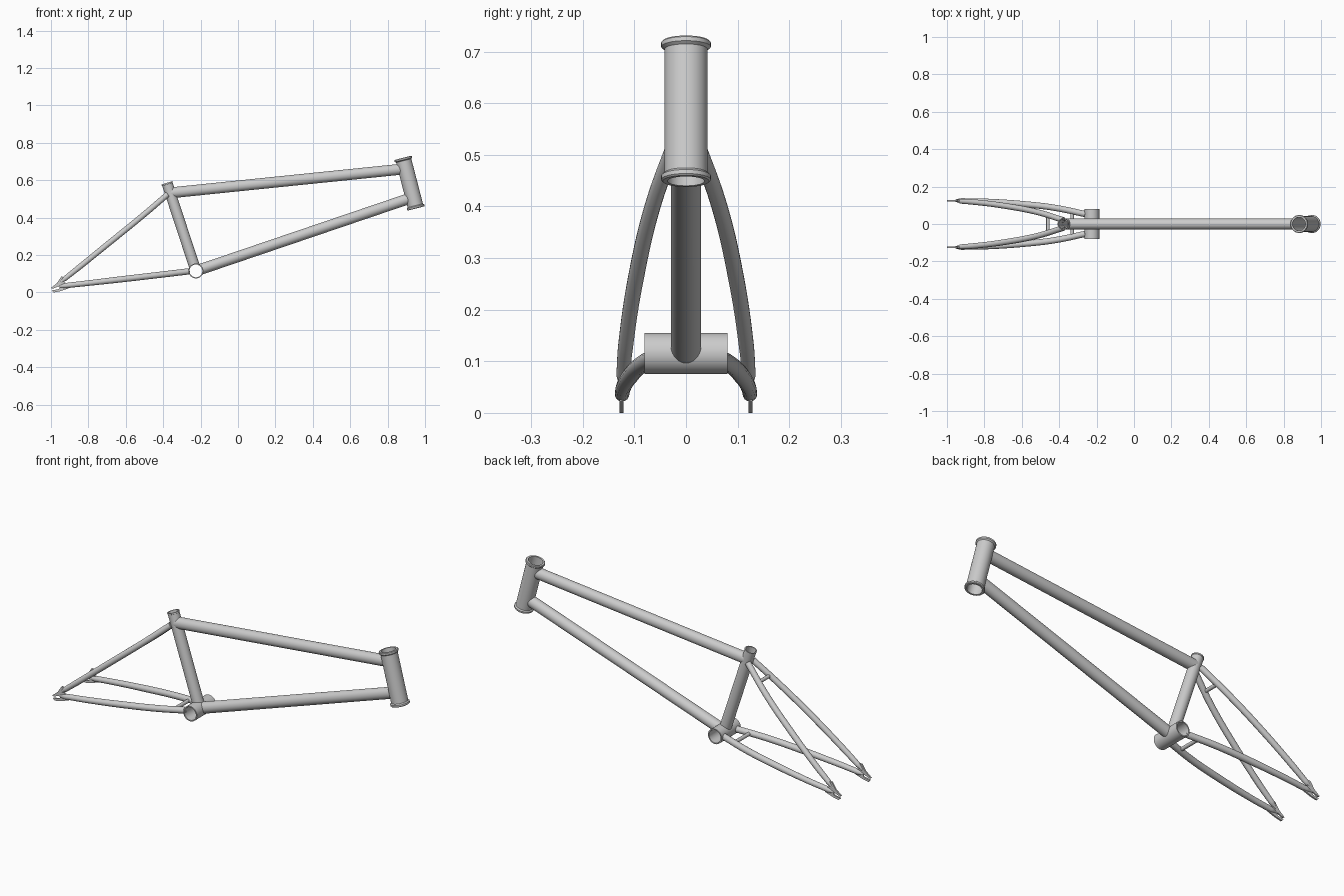
import bpy, bmesh, math
from mathutils import Vector

if "Cube" in bpy.data.objects:
    bpy.data.objects.remove(bpy.data.objects["Cube"])

SEG = 40


def finish(name, bm):
    bmesh.ops.recalc_face_normals(bm, faces=bm.faces)
    me = bpy.data.meshes.new(name)
    bm.to_mesh(me)
    bm.free()
    me.polygons.foreach_set("use_smooth", [True] * len(me.polygons))
    me.set_sharp_from_angle(angle=math.radians(35))
    ob = bpy.data.objects.new(name, me)
    bpy.context.collection.objects.link(ob)
    return ob


def basis(d):
    u = d.cross(Vector((0, 1, 0)))
    if u.length < 0.1:
        u = Vector((1, 0, 0))
    u.normalize()
    return u, d.cross(u).normalized()


def ring(centre, d, r):
    u, v = basis(d)
    return [centre + r * (math.cos(a) * u + math.sin(a) * v)
            for a in (2 * math.pi * i / SEG for i in range(SEG))]


def skin(bm, rings, closed=False):
    vs = [[bm.verts.new(p) for p in rg] for rg in rings]
    for k in range(len(vs) if closed else len(vs) - 1):
        a, b = vs[k], vs[(k + 1) % len(vs)]
        for i in range(SEG):
            j = (i + 1) % SEG
            bm.faces.new((a[i], a[j], b[j], b[i]))


def lathe(name, base, d, profile):
    # hollow turned part: closed (radius, height) profile around an axis
    bm = bmesh.new()
    skin(bm, [ring(base + d * h, d, r) for r, h in profile], closed=True)
    return finish(name, bm)


def slide(p, d, cyl):
    # move p along d until it meets the cylinder wall (nearest hit)
    c, ax, R = cyl
    w = p - c
    w -= ax * w.dot(ax)
    e = d - ax * d.dot(ax)
    a, b, k = e.dot(e), 2 * w.dot(e), w.dot(w) - R * R
    disc = max(b * b - 4 * a * k, 0)
    return p + d * ((-b - math.sqrt(disc)) / (2 * a))


def coped_tube(name, a, b, r, cyl_a, cyl_b):
    # tube whose ends are mitred onto two other tubes
    d = (b - a).normalized()
    mid = ring((a + b) / 2, d, r)
    bm = bmesh.new()
    skin(bm, [[slide(p, -d, cyl_a) for p in mid], [slide(p, d, cyl_b) for p in mid]])
    return finish(name, bm)


def bent_tube(name, pts, depth):
    # pts: x, y, z, radius factor
    cu = bpy.data.curves.new(name, 'CURVE')
    cu.dimensions = '3D'
    cu.bevel_depth = depth
    cu.bevel_resolution = 6
    cu.resolution_u = 12
    cu.use_fill_caps = True
    sp = cu.splines.new('BEZIER')
    sp.bezier_points.add(len(pts) - 1)
    for bp, (x, y, z, f) in zip(sp.bezier_points, pts):
        bp.co = (x, y, z)
        bp.radius = f
        bp.handle_left_type = bp.handle_right_type = 'AUTO'
    ob = bpy.data.objects.new(name, cu)
    bpy.context.collection.objects.link(ob)
    return ob


# Key axes
head_top, head_bot = Vector((0.882, 0, 0.72)), Vector((0.952, 0, 0.449))
bb, seat_top = Vector((-0.225, 0, 0.115)), Vector((-0.38, 0, 0.586))
head_ax = (head_top - head_bot).normalized()
seat_ax = (seat_top - bb).normalized()
Y = Vector((0, 1, 0))
R = 0.029
head_len = (head_top - head_bot).length
seat_len = (seat_top - bb).length

# Head tube with flared rims
H = head_len
lathe("head_tube", head_bot, head_ax, [
    (0.036, 0), (0.045, 0), (0.048, 0.003), (0.048, 0.011), (0.042, 0.016),
    (0.042, H - 0.016), (0.048, H - 0.011), (0.048, H - 0.003), (0.045, H), (0.036, H)])

# Bottom bracket shell
lathe("bottom_bracket_shell", bb - Y * 0.08, Y,
      [(0.034, 0), (0.04, 0), (0.04, 0.16), (0.034, 0.16)])

# Seat tube: mitred lower part and open upper part with a lip
bb_cyl = (bb, Y, 0.039)
head_cyl = (head_bot, head_ax, 0.041)
seat_cyl = (bb, seat_ax, R - 0.001)
d = seat_ax
mid = ring(bb + d * 0.25, d, R)
bm = bmesh.new()
skin(bm, [[slide(p, -d, bb_cyl) for p in mid]] + [ring(bb + d * h, d, r) for r, h in (
    (R, seat_len - 0.008), (0.0305, seat_len - 0.007), (0.0305, seat_len),
    (0.025, seat_len), (0.025, 0.06))])
finish("seat_tube", bm)

# Main tubes
coped_tube("top_tube", Vector((-0.337, 0, 0.535)), Vector((0.866, 0, 0.658)), R, seat_cyl, head_cyl)
coped_tube("down_tube", bb.copy(), Vector((0.909, 0, 0.5)), R, bb_cyl, head_cyl)

# Rear triangle, both sides
drop = [(-1.0, .024), (-.968, .05), (-.945, .085), (-.915, .08), (-.93, .056),
        (-.905, .042), (-.905, .022), (-.95, .007), (-.985, 0), (-.995, .011),
        (-.962, .017), (-.955, .022), (-.955, .029), (-.962, .032), (-.99, .020)]
for s, side in ((1, "left"), (-1, "right")):
    bent_tube("seat_stay_" + side, [
        (-.378, s * .021, .523, 1), (-.515, s * .063, .406, 1), (-.686, s * .096, .267, 1),
        (-.855, s * .117, .13, .95), (-.925, s * .122, .074, .85), (-.95, s * .124, .053, .35)], 0.0155)
    bent_tube("chain_stay_" + side, [
        (-.261, s * .053, .113, 1), (-.42, s * .086, .094, 1), (-.6, s * .107, .073, 1),
        (-.8, s * .121, .05, .9), (-.925, s * .124, .036, .85), (-.955, s * .125, .032, .35)], 0.0165)
    # Slotted dropout plate
    bm = bmesh.new()
    f = bm.faces.new([bm.verts.new((x, s * .125 - .004, z)) for x, z in drop])
    ext = bmesh.ops.extrude_face_region(bm, geom=[f])
    bmesh.ops.translate(bm, vec=(0, .008, 0),
                        verts=[v for v in ext["geom"] if isinstance(v, bmesh.types.BMVert)])
    finish("dropout_" + side, bm)

# Cross bridges between the stays
for name, x, z, w in (("seat_stay_bridge", -.46, .453, .046), ("chain_stay_bridge", -.33, .105, .066)):
    bent_tube(name, [(x, -w, z, 1), (x, w, z, 1)], 0.0095)
